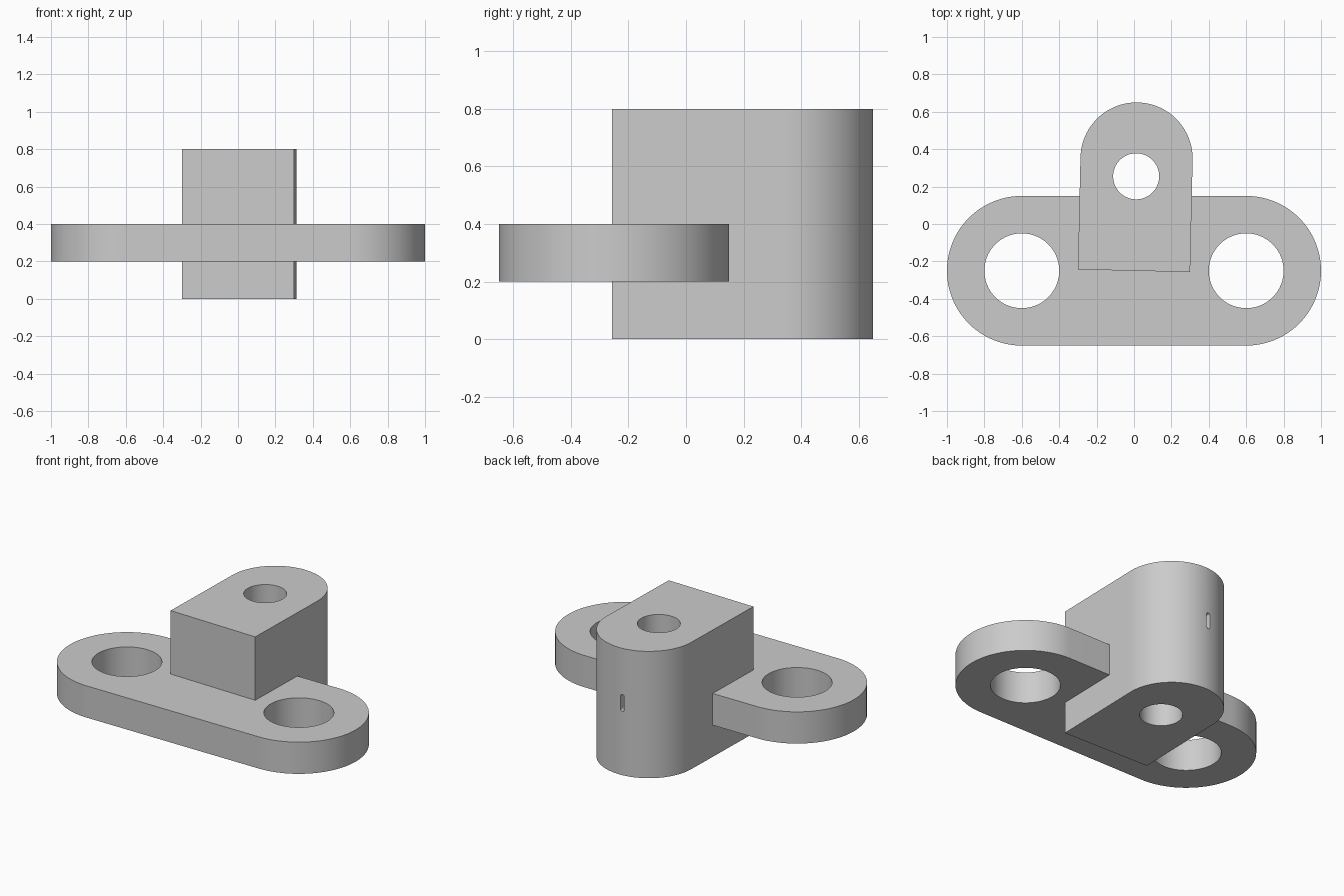
import bpy, bmesh
from math import sin, cos, pi, radians
from mathutils import Matrix

cube = bpy.data.objects.get("Cube")
if cube:
    bpy.data.objects.remove(cube, do_unlink=True)

grey = bpy.data.materials.new("plain grey")
grey.use_nodes = True
colour = (0.6, 0.6, 0.6, 1)
grey.diffuse_color = colour
grey.node_tree.nodes["Principled BSDF"].inputs["Base Color"].default_value = colour


def arc(cx, cy, r, start, end, steps=48):
    """Points on an arc, angles in degrees."""
    angles = [radians(start + (end - start) * i / steps) for i in range(steps + 1)]
    return [(cx + r * cos(a), cy + r * sin(a)) for a in angles]


def extrude(name, outline, low, high, matrix=Matrix()):
    """Solid prism from a counter-clockwise outline."""
    bm = bmesh.new()
    face = bm.faces.new([bm.verts.new((x, y, low)) for x, y in outline])
    top = bmesh.ops.extrude_face_region(bm, geom=[face])["geom"]
    verts = [v for v in top if isinstance(v, bmesh.types.BMVert)]
    bmesh.ops.translate(bm, verts=verts, vec=(0, 0, high - low))
    bmesh.ops.recalc_face_normals(bm, faces=bm.faces)
    bm.transform(matrix)
    mesh = bpy.data.meshes.new(name)
    bm.to_mesh(mesh)
    bm.free()
    mesh.materials.append(grey)
    obj = bpy.data.objects.new(name, mesh)
    bpy.context.collection.objects.link(obj)
    return obj


def boolean(target, tool, operation):
    """Apply a boolean and remove the tool."""
    bpy.context.view_layer.objects.active = target
    mod = target.modifiers.new(operation, "BOOLEAN")
    mod.operation, mod.object, mod.solver = operation, tool, "EXACT"
    bpy.ops.object.modifier_apply(modifier=mod.name)
    bpy.data.objects.remove(tool, do_unlink=True)


def disc(cx, cy, r):
    return arc(cx, cy, r, 0, 360, 96)[:-1]


# Flat plate with rounded ends
bracket = extrude("mounting_bracket",
                  arc(0.6, -0.25, 0.4, -90, 90) + arc(-0.6, -0.25, 0.4, 90, 270), 0.2, 0.4)

# Upright block with a rounded back, turned slightly about its front edge
turn = Matrix.Translation((0, -0.25, 0)) @ Matrix.Rotation(radians(-1.3), 4, "Z")
block = extrude("upright_block",
                [(-0.3, 0), (0.3, 0)] + arc(0, 0.6, 0.3, 0, 180), 0, 0.8, turn)
boolean(bracket, block, "UNION")

# Bolt holes in the plate ends
for side in (-1, 1):
    boolean(bracket, extrude("bolt_hole", disc(side * 0.6, -0.25, 0.2), 0, 0.6), "DIFFERENCE")

# Bore through the block
boolean(bracket, extrude("bore", disc(0, 0.505, 0.123), -0.1, 0.9, turn), "DIFFERENCE")

# Small upright slot in the rounded back
slot = arc(0, 0.04, 0.0125, 0, 180, 12) + arc(0, -0.04, 0.0125, 180, 360, 12)
stand = Matrix.Translation((-0.01, 0.65, 0.455)) @ Matrix.Rotation(pi / 2, 4, "X")
boolean(bracket, extrude("back_slot", slot, -0.1, 0.1, stand), "DIFFERENCE")

# Smooth curves, sharp edges
bpy.ops.object.select_all(action="DESELECT")
bracket.select_set(True)
bpy.context.view_layer.objects.active = bracket
bpy.ops.object.shade_smooth_by_angle(angle=radians(30))
